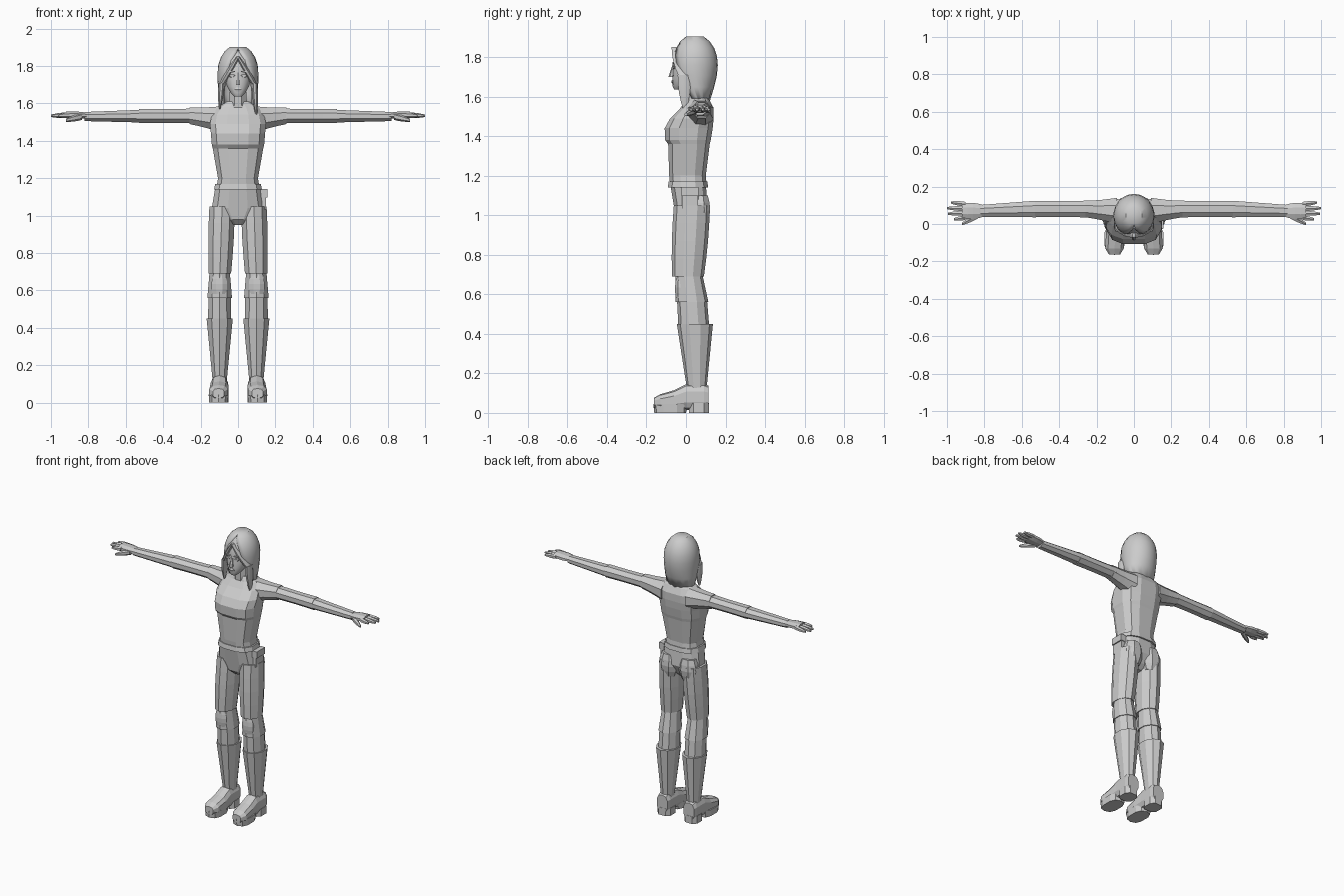
import bpy
import bmesh
from math import sin, cos, pi, radians, copysign, sqrt
from mathutils import Vector

default_cube = bpy.data.objects.get("Cube")
if default_cube:
    bpy.data.objects.remove(default_cube, do_unlink=True)

# Single plain colour
colour = (0.6, 0.6, 0.6, 1)
grey = bpy.data.materials.new("plain grey")
grey.use_nodes = True
grey.diffuse_color = colour
shader = grey.node_tree.nodes["Principled BSDF"]
shader.inputs["Base Color"].default_value = colour


def make_object(name, bm, mirror=False, smooth=False):
    """Turn a bmesh into a grey object, optionally mirrored or smooth."""
    bmesh.ops.recalc_face_normals(bm, faces=bm.faces[:])
    mesh = bpy.data.meshes.new(name)
    bm.to_mesh(mesh)
    bm.free()
    mesh.materials.append(grey)
    obj = bpy.data.objects.new(name, mesh)
    bpy.context.collection.objects.link(obj)
    if mirror:
        modifier = obj.modifiers.new("Mirror", "MIRROR")
        modifier.use_mirror_merge = False
    if smooth:
        bpy.ops.object.select_all(action="DESELECT")
        obj.select_set(True)
        bpy.context.view_layer.objects.active = obj
        bpy.ops.object.shade_smooth_by_angle(angle=radians(40))
    return obj


def rounded(value, squareness):
    """Superellipse coordinate: lower squareness gives a boxier section."""
    return copysign(abs(value) ** squareness, value)


def loft(name, axis, rings, sides=8, squareness=1, mirror=False, smooth=False):
    """Skin rings of (centre, radius across, radius deep) along an axis."""
    bm = bmesh.new()
    across, deep = [i for i in range(3) if i != "xyz".index(axis)]
    reach = cos(pi / sides) ** squareness
    loops = []
    for centre, radius_across, radius_deep in rings:
        loop = []
        for i in range(sides):
            angle = 2 * pi * (i + 0.5) / sides
            point = Vector(centre)
            point[across] += radius_across * rounded(cos(angle), squareness) / reach
            point[deep] += radius_deep * rounded(sin(angle), squareness) / reach
            loop.append(bm.verts.new(point))
        loops.append(loop)
    for lower, upper in zip(loops, loops[1:]):
        for i in range(sides):
            j = (i + 1) % sides
            bm.faces.new((lower[i], lower[j], upper[j], upper[i]))
    bm.faces.new(loops[0])
    bm.faces.new(loops[-1])
    return make_object(name, bm, mirror, smooth)


def limb(name, axis, start, end, start_radius, end_radius,
         bulge=0, depth=1, steps=4, mirror=True, **options):
    """Straight tapering part whose radius swells by bulge at mid length."""
    start, end = Vector(start), Vector(end)
    rings = []
    for i in range(steps + 1):
        t = i / steps
        radius = start_radius + (end_radius - start_radius) * t + bulge * sin(pi * t)
        rings.append((start.lerp(end, t), radius, radius * depth))
    return loft(name, axis, rings, mirror=mirror, **options)


def body(name, rows, **options):
    """Central upright part from rows of (height, half width, front, back)."""
    rings = []
    for height, half_width, front, back in rows:
        centre = (0, (front + back) / 2, height)
        rings.append((centre, half_width, (back - front) / 2))
    return loft(name, "z", rings, **options)


# Trunk
body("torso", [
    (1.15, .115, -.08, .105), (1.2, .107, -.085, .1), (1.36, .135, -.09, .12),
    (1.38, .14, -.105, .125), (1.44, .145, -.108, .135), (1.49, .15, -.08, .14),
    (1.54, .14, -.03, .14), (1.58, .11, 0, .12), (1.61, .06, .01, .1)],
    sides=12, squareness=.7)
body("pelvis", [
    (.95, .03, -.02, .05), (.98, .08, -.05, .08),
    (1.04, .14, -.06, .11), (1.16, .12, -.08, .1)], sides=12, squareness=.75)
limb("neck", "z", (0, .05, 1.56), (0, .04, 1.7), .05, .042, mirror=False)
limb("belt", "z", (0, .01, 1.14), (0, .01, 1.17), .128, .122, depth=.8,
     steps=1, mirror=False, sides=12, squareness=.75)
limb("buttock", "z", (.075, .07, .95), (.07, .07, 1.1), .045, .05, bulge=.018,
     depth=.8)

# Hip pouch with its flap
limb("hip_pouch", "x", (.11, .02, 1.085), (.15, .02, 1.085), .04, .04,
     depth=1.3, steps=1, mirror=False, sides=4)
limb("pouch_flap", "x", (.12, .02, 1.12), (.158, .02, 1.12), .044, .044,
     depth=.5, steps=1, mirror=False, sides=4)

# Trouser legs and knee protection
limb("trouser_leg", "z", (.097, .01, .69), (.085, .03, 1.05), .06, .068,
     bulge=.004, depth=1.28, sides=10)
limb("knee_band", "z", (.098, .03, .56), (.098, .015, .7), .066, .054,
     depth=1.2, steps=2, sides=10)
limb("knee_pad", "z", (.1, -.03, .58), (.1, -.03, .69), .035, .03,
     bulge=.01, depth=.6)

# Boots
limb("shin", "z", (.098, .04, .43), (.098, .03, .58), .062, .06,
     depth=1.2, steps=1, sides=10)
limb("boot_shaft", "z", (.098, .055, .1), (.098, .045, .45), .036, .07,
     depth=1.24, steps=5, sides=10)
loft("boot_foot", "y", [
    ((.1, .114, .08), .04, .055), ((.1, .09, .08), .046, .065),
    ((.1, 0, .08), .046, .063), ((.1, -.06, .065), .05, .048),
    ((.104, -.13, .055), .05, .038), ((.104, -.163, .05), .03, .025)],
    sides=10, squareness=.75, mirror=True)
limb("boot_heel", "z", (.1, .065, 0), (.1, .065, .05), .048, .048,
     depth=1.05, steps=1, squareness=.7)
limb("boot_sole", "z", (.104, -.08, 0), (.104, -.08, .045), .05, .053,
     depth=1.55, steps=1, sides=10, squareness=.75)

# Arms
limb("shoulder", "x", (.09, .07, 1.515), (.26, .08, 1.534), .07, .044,
     bulge=-.003)
limb("upper_arm", "x", (.24, .08, 1.534), (.53, .08, 1.532), .045, .044,
     bulge=-.002, depth=.86)
limb("forearm", "x", (.53, .08, 1.532), (.82, .07, 1.53), .044, .032,
     depth=.76)

# Hands, with the fingers fanned about the palm
limb("palm", "x", (.8, .07, 1.535), (.92, .07, 1.54), .03, .04,
     bulge=.008, depth=.45)
finger_names = ("index", "middle", "ring", "little")
for i, finger in enumerate(finger_names):
    spread = i - 1.5
    tip = 1 - .013 * (spread - .2) ** 2
    limb(finger + "_finger", "x", (.9, .07 + spread * .024, 1.538),
         (tip, .07 + spread * .03, 1.534), .012, .006, bulge=.003, sides=6)
limb("thumb", "x", (.835, .045, 1.53), (.92, 0, 1.51), .016, .007,
     bulge=.003, sides=6)

# Head and face
body("head", [
    (1.637, .02, -.06, -.025), (1.655, .038, -.068, .01), (1.69, .058, -.068, .06),
    (1.73, .07, -.066, .1), (1.77, .075, -.06, .115), (1.83, .075, -.058, .12),
    (1.88, .05, -.02, .1)], sides=14, squareness=.9, smooth=True)
limb("nose", "z", (0, -.075, 1.7), (0, -.06, 1.765), .012, .006, steps=2,
     mirror=False, sides=6)
limb("lips", "z", (0, -.067, 1.665), (0, -.067, 1.685), .01, .01, bulge=.01,
     depth=.3, steps=2, mirror=False, sides=6)
limb("eye", "y", (.032, -.066, 1.748), (.032, -.058, 1.748), .013, .016,
     depth=.5, steps=1)
limb("eyebrow", "y", (.033, -.068, 1.77), (.033, -.06, 1.77), .018, .018,
     depth=.2, steps=1, sides=6)

# Hair: domed crown, tapering nape and a widening gap for the face
bm = bmesh.new()
levels, segments = 8, 18
rows = []
for level in range(1, levels + 1):
    drop = .33 * (level / levels) ** 1.6
    dome = sqrt(1 - max(0, 1 - drop / .15) ** 2)
    nape = max(0, drop / .15 - 1) ** 2
    opening = radians(62) * max(0, drop / .3 - .1) ** .6
    width = .11 * dome * (1 - .1 * nape)
    depth = .116 * dome * (1 - .35 * nape)
    row = []
    for i in range(segments + 1):
        angle = opening + 2 * (pi - opening) * i / segments
        ragged = .02 * (i % 2) if level == levels else 0
        row.append(bm.verts.new((width * sin(angle),
                                 .045 + .01 * nape - depth * cos(angle),
                                 1.915 - drop - ragged)))
    rows.append(row)
for upper, lower in zip(rows, rows[1:]):
    for i in range(segments):
        bm.faces.new((upper[i], upper[i + 1], lower[i + 1], lower[i]))
bm.faces.new(rows[0][:-1])
bmesh.ops.remove_doubles(bm, verts=bm.verts[:], dist=.001)
hair = make_object("hair", bm, smooth=True)
thickness = hair.modifiers.new("Thickness", "SOLIDIFY")
thickness.thickness = .014

# Swept fringe and long locks, the left one hanging lower
for label, side, lock_end in (("left", 1, 1.53), ("right", -1, 1.57)):
    limb(label + "_lock", "z", (side * .098, -.005, lock_end),
         (side * .088, -.01, 1.71), .004, .016, bulge=.004, depth=2,
         mirror=False, smooth=True)
    limb(label + "_fringe", "z", (side * .088, -.01, 1.7),
         (0, -.06, 1.85), .016, .008, bulge=.006, depth=1.6,
         mirror=False, smooth=True)
